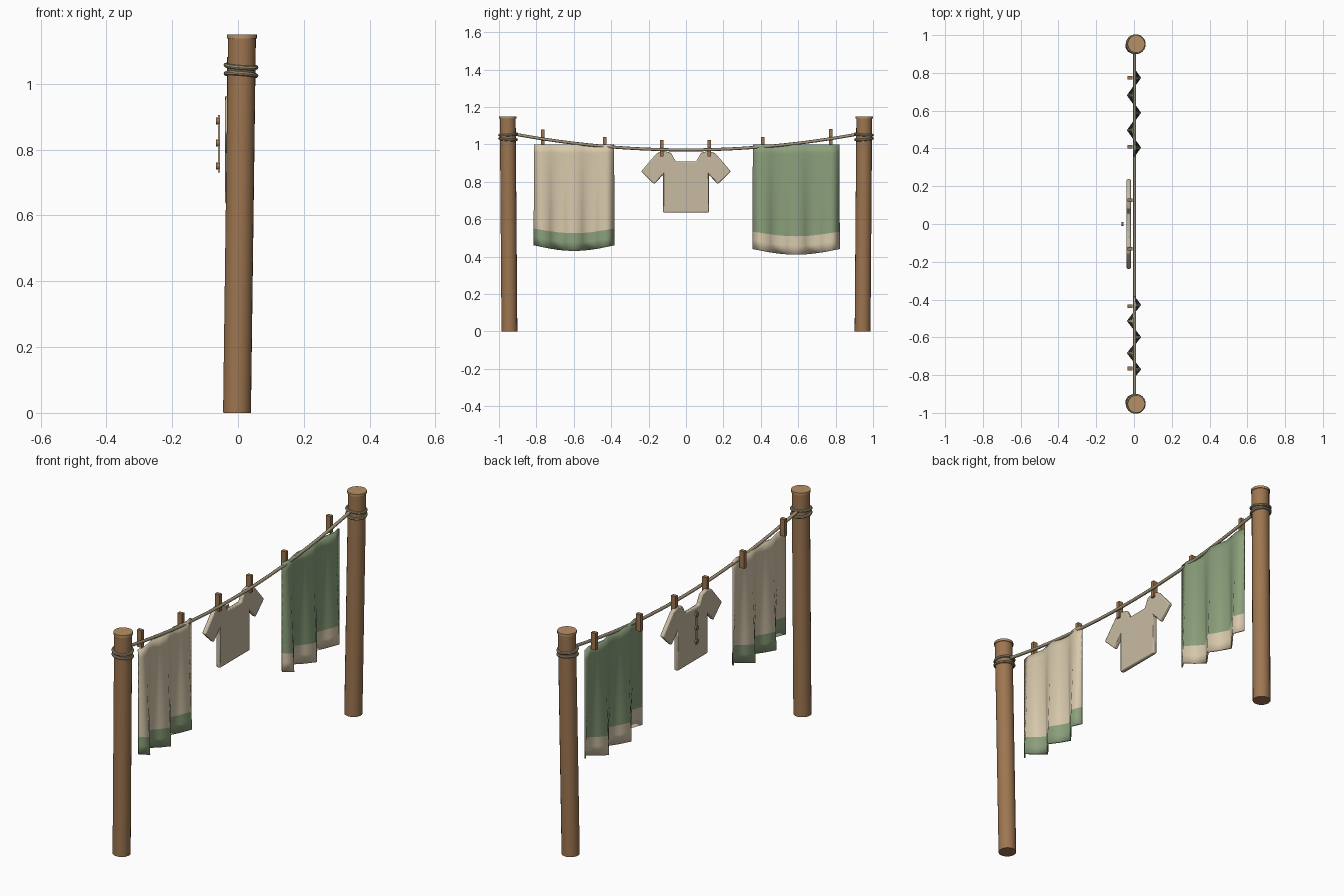
import bpy, bmesh, math
from mathutils import Vector

if "Cube" in bpy.data.objects:
    bpy.data.objects.remove(bpy.data.objects["Cube"])


def mat(name, r, g, b):
    m = bpy.data.materials.new(name)
    m.diffuse_color = (r, g, b, 1)
    m.use_nodes = True
    m.node_tree.nodes["Principled BSDF"].inputs["Base Color"].default_value = m.diffuse_color
    return m


WOOD = mat("wood", 0.34, 0.18, 0.08)
CAP = mat("end_grain", 0.47, 0.28, 0.13)
ROPE = mat("rope", 0.36, 0.30, 0.20)
CREAM = mat("cream", 0.68, 0.58, 0.41)
GREEN = mat("green", 0.26, 0.35, 0.20)
SHIRT = mat("shirt_cloth", 0.58, 0.50, 0.36)


def finish(o, name, material, smooth=True):
    o.name = name
    o.data.materials.append(material)
    if smooth:
        bpy.ops.object.select_all(action='DESELECT')
        o.select_set(True)
        bpy.context.view_layer.objects.active = o
        bpy.ops.object.shade_smooth_by_angle(angle=math.radians(40))
    return o


def mesh_object(name, bm):
    me = bpy.data.meshes.new(name)
    bm.to_mesh(me)
    bm.free()
    o = bpy.data.objects.new(name, me)
    bpy.context.collection.objects.link(o)
    return o


def rod(name, a, b, r, material, sides=20):
    a, b = Vector(a), Vector(b)
    bpy.ops.mesh.primitive_cylinder_add(vertices=sides, radius=r, depth=(b - a).length,
                                        location=(a + b) / 2)
    o = bpy.context.object
    o.rotation_euler = (b - a).to_track_quat('Z', 'Y').to_euler()
    return finish(o, name, material)


def box(name, loc, size, material, rx=0):
    bpy.ops.mesh.primitive_cube_add(size=1, location=loc, rotation=(rx, 0, 0))
    o = bpy.context.object
    o.scale = size
    return finish(o, name, material, False)


def rope_z(y):
    return 0.97 + 0.085 * (y / 0.92) ** 2


# Leaning posts with caps and rope wraps
for s, side in ((-1, "left"), (1, "right")):
    rod(side + "_post", (-0.003, s * 0.944, 0), (0.012, s * 0.953, 1.14), 0.0425, WOOD)
    rod(side + "_post_cap", (0.012, s * 0.953, 1.138), (0.012, s * 0.953, 1.15), 0.046, CAP)
    for i, (z, tilt) in enumerate(((1.028, 0.08), (1.053, -0.08))):
        bpy.ops.mesh.primitive_torus_add(major_segments=24, minor_segments=8,
                                         major_radius=0.046, minor_radius=0.007,
                                         location=(0.009, s * 0.9515, z),
                                         rotation=(tilt * s, 0.08, 0))
        finish(bpy.context.object, f"{side}_rope_wrap_{i + 1}", ROPE)

# Sagging rope
cu = bpy.data.curves.new("clothesline", 'CURVE')
cu.dimensions = '3D'
cu.bevel_depth = 0.008
cu.bevel_resolution = 2
sp = cu.splines.new('POLY')
N = 24
sp.points.add(N)
for i, p in enumerate(sp.points):
    y = -0.93 + 1.86 * i / N
    p.co = (0.003, y, rope_z(y), 1)
line = bpy.data.objects.new("clothesline", cu)
bpy.context.collection.objects.link(line)
cu.materials.append(ROPE)


# Pleated sheets with a contrasting hem
def sheet(name, y0, y1, bottom, main, trim, cols=10, rows=12):
    bm = bmesh.new()
    grid = []
    for r in range(rows + 1):
        v = r / rows
        row = []
        for c in range(cols + 1):
            u = c / cols
            x = (0.008 + 0.026 * v) * math.sin(5 * math.pi * u)
            z = 1.0 - v * (1.0 - bottom + 0.03 * math.sin(math.pi * u))
            row.append(bm.verts.new((x, y0 + (y1 - y0) * u, z)))
        grid.append(row)
    for r in range(rows):
        for c in range(cols):
            f = bm.faces.new((grid[r][c], grid[r + 1][c], grid[r + 1][c + 1], grid[r][c + 1]))
            f.material_index = int(r >= rows - 2)
            f.smooth = True
    o = mesh_object(name, bm)
    o.data.materials.append(main)
    o.data.materials.append(trim)
    m = o.modifiers.new("thickness", 'SOLIDIFY')
    m.thickness = 0.008
    m.offset = 0


sheet("cream_sheet", -0.812, -0.385, 0.46, CREAM, GREEN)
sheet("green_sheet", 0.358, 0.82, 0.44, GREEN, CREAM)

# Shirt: mirrored half outline, extruded and bevelled
half = [(0.055, 0.908), (0.08, 0.955), (0.12, 0.965), (0.157, 0.952),
        (0.24, 0.855), (0.17, 0.787), (0.123, 0.837), (0.123, 0.635)]
outline = half + [(-y, z) for y, z in reversed(half)]
bm = bmesh.new()
face = bm.faces.new([bm.verts.new((-0.039, y, z)) for y, z in outline])
ext = bmesh.ops.extrude_face_region(bm, geom=[face])
bmesh.ops.translate(bm, vec=(0.022, 0, 0),
                    verts=[g for g in ext["geom"] if isinstance(g, bmesh.types.BMVert)])
bmesh.ops.recalc_face_normals(bm, faces=bm.faces)
shirt = finish(mesh_object("shirt", bm), "shirt", SHIRT)
bev = shirt.modifiers.new("soft_edges", 'BEVEL')
bev.width = 0.006
bev.segments = 2

# Button strip and buttons
box("button_strip", (-0.058, 0, 0.818), (0.006, 0.014, 0.175), SHIRT)
for i, z in enumerate((0.75, 0.82, 0.887)):
    rod(f"button_{i + 1}", (-0.067, 0, z), (-0.056, 0, z), 0.011, WOOD, 12)

# Clothes pegs
for i, y in enumerate((-0.765, -0.435, -0.13, 0.125, 0.41, 0.775)):
    box(f"peg_{i + 1}", (-0.021, y, rope_z(y) + 0.007), (0.026, 0.019, 0.088), WOOD)
